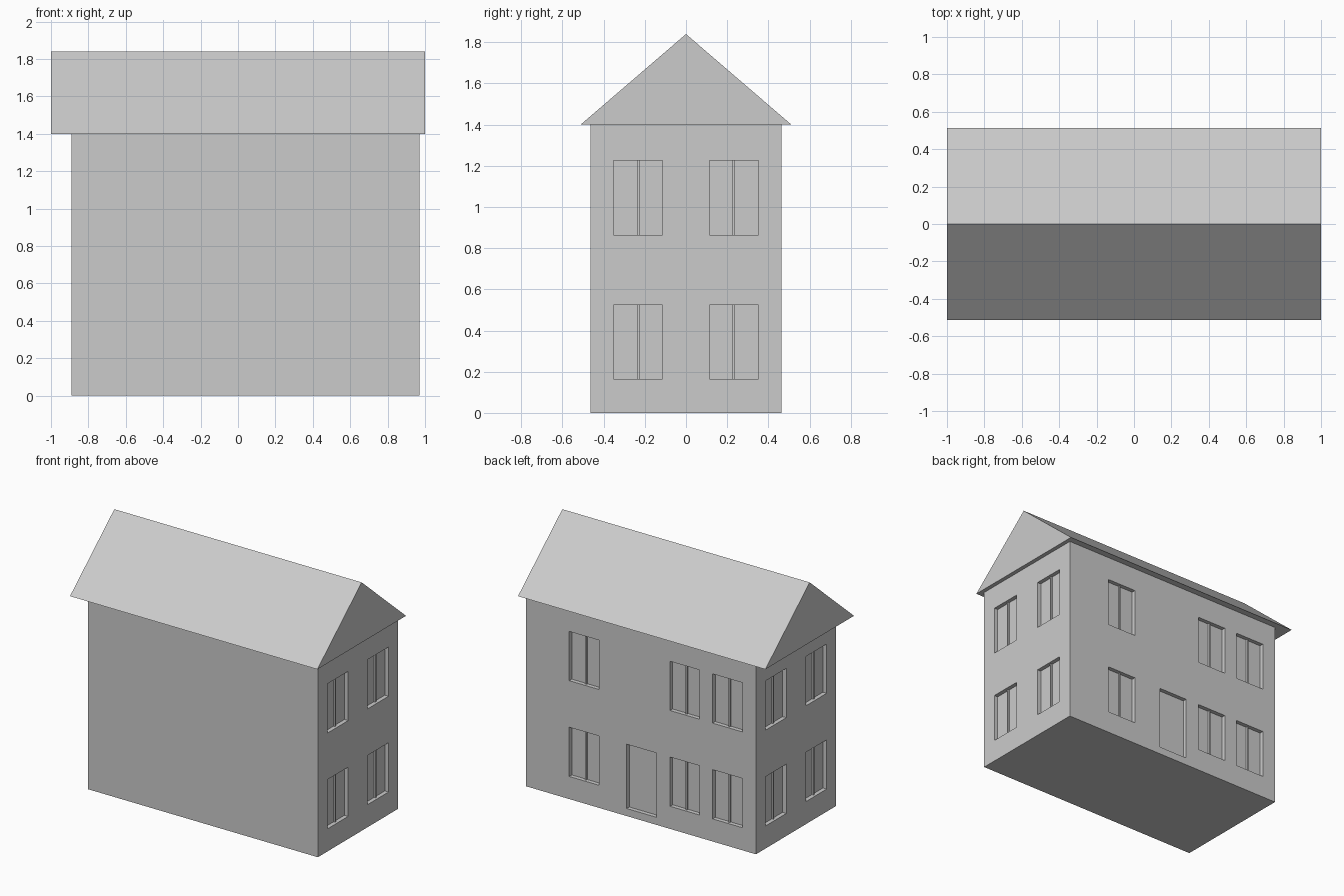
import bpy, bmesh

if "Cube" in bpy.data.objects:
    bpy.data.objects.remove(bpy.data.objects["Cube"])

X0, X1, Y, H = -0.89, 0.97, 0.463, 1.40   # wall extents
DEPTH = 0.03                              # depth of window and door recesses
BAR_W, BAR_D = 0.012, 0.012               # centre bar of each window


def add_box(bm, lo, hi):
    v = bmesh.ops.create_cube(bm, size=1)["verts"]
    for p in v:
        p.co = [(a + b) / 2 + c * (b - a) for a, b, c in zip(lo, hi, p.co)]


def finish(name, bm):
    bmesh.ops.recalc_face_normals(bm, faces=bm.faces[:])
    me = bpy.data.meshes.new(name)
    bm.to_mesh(me)
    bm.free()
    ob = bpy.data.objects.new(name, me)
    bpy.context.collection.objects.link(ob)
    return ob


def wall_box(bm, side, u0, u1, z0, z1, inner, outer):
    """Box on a wall; inner/outer are offsets along the outward normal."""
    if side == "back":
        add_box(bm, (u0, Y + inner, z0), (u1, Y + outer, z1))
    elif side == "right":
        add_box(bm, (X1 + inner, u0, z0), (X1 + outer, u1, z1))
    else:
        add_box(bm, (X0 - outer, u0, z0), (X0 - inner, u1, z1))


# Walls
bm = bmesh.new()
add_box(bm, (X0, -Y, 0), (X1, Y, H))
walls = finish("walls", bm)

# Window recesses and centre bars on both ends and the back, on two floors
cut, bars = bmesh.new(), bmesh.new()
layout = {"back": (0.50, -0.315, -0.66), "right": (-0.233, 0.233), "left": (-0.233, 0.233)}
for side, centres in layout.items():
    for u in centres:
        for z in (0.165, 0.865):
            wall_box(cut, side, u - 0.12, u + 0.12, z, z + 0.36, -DEPTH, 0.05)
            wall_box(bars, side, u - BAR_W / 2, u + BAR_W / 2, z, z + 0.36,
                     -DEPTH, -DEPTH + BAR_D)

# Door recess
wall_box(cut, "back", -0.085, 0.155, 0.055, 0.525, -DEPTH, 0.05)
cutter = finish("opening_cutter", cut)
cutter.hide_render = True
cutter.hide_set(True)
finish("window_bars", bars)

mod = walls.modifiers.new("openings", "BOOLEAN")
mod.operation = "DIFFERENCE"
mod.solver = "EXACT"
mod.object = cutter

# Gabled roof: triangular profile swept along x
bm = bmesh.new()
tri = [bm.verts.new((-1, y, z)) for y, z in ((-0.512, H), (0.512, H), (0, 1.84))]
face = bm.faces.new(tri)
new = bmesh.ops.extrude_face_region(bm, geom=[face], use_keep_orig=True)["geom"]
bmesh.ops.translate(bm, vec=(2, 0, 0),
                    verts=[g for g in new if isinstance(g, bmesh.types.BMVert)])
finish("roof", bm)
